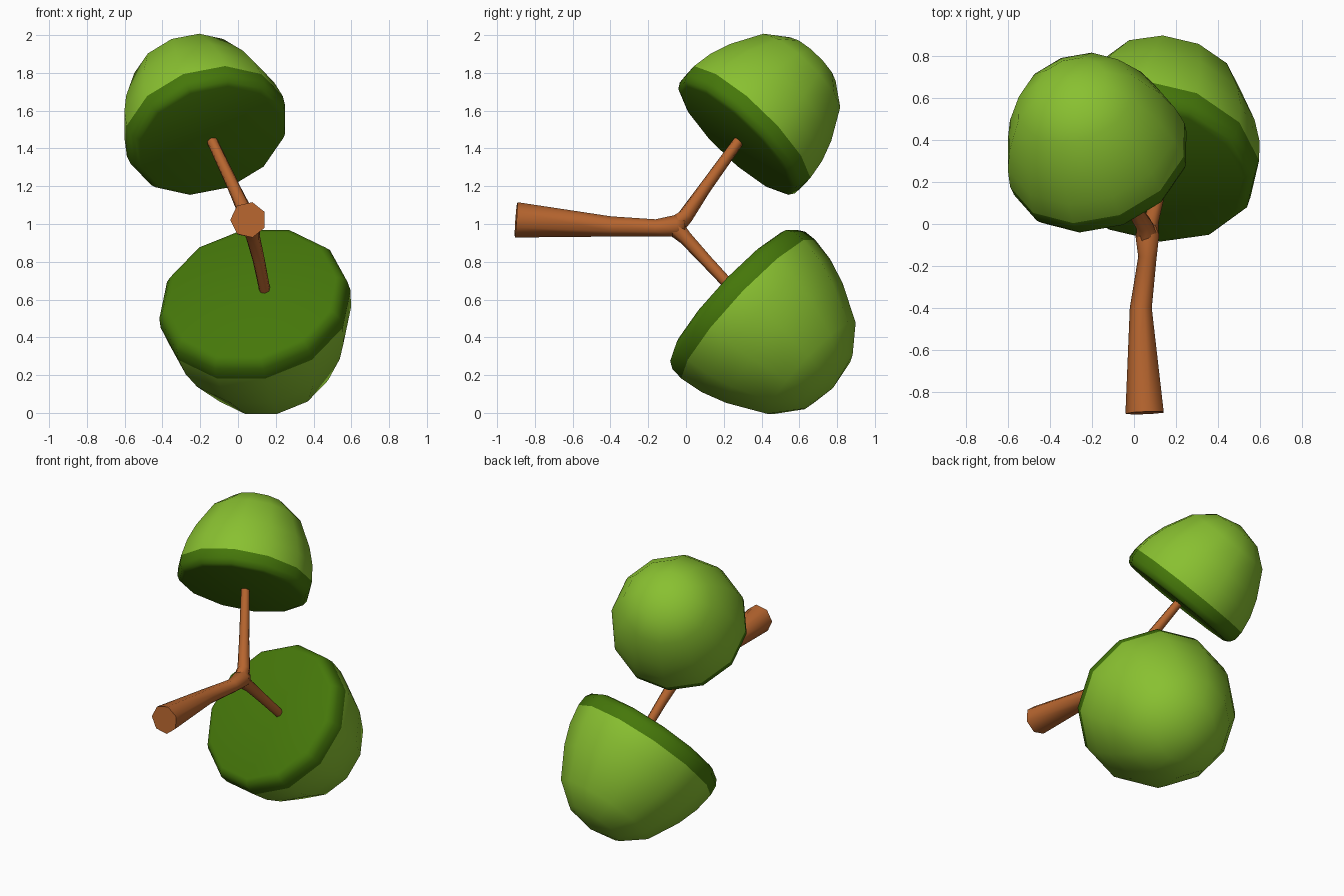
import bpy, bmesh, math
from mathutils import Vector

if "Cube" in bpy.data.objects:
    bpy.data.objects.remove(bpy.data.objects["Cube"])


def material(name, rgb):
    m = bpy.data.materials.new(name)
    m.diffuse_color = (*rgb, 1)
    m.use_nodes = True
    m.node_tree.nodes["Principled BSDF"].inputs["Base Color"].default_value = m.diffuse_color
    return m


LIGHT = material("leaf_green", (0.25, 0.53, 0.03))
DARK = material("dark_leaf_green", (0.06, 0.185, 0.003))
BARK = material("bark_brown", (0.47, 0.13, 0.028))


def finish(name, bm, mats, angle):
    bmesh.ops.recalc_face_normals(bm, faces=bm.faces)
    me = bpy.data.meshes.new(name)
    bm.to_mesh(me)
    bm.free()
    for m in mats:
        me.materials.append(m)
    ob = bpy.data.objects.new(name, me)
    bpy.context.collection.objects.link(ob)
    bpy.ops.object.select_all(action='DESELECT')
    bpy.context.view_layer.objects.active = ob
    ob.select_set(True)
    bpy.ops.object.shade_smooth_by_angle(angle=math.radians(angle))
    return ob


def ring(bm, centre, rot, r, n, phase=0.0):
    return [bm.verts.new(centre + rot @ Vector((r * math.cos(a), r * math.sin(a), 0)))
            for a in (2 * math.pi * (i + phase) / n for i in range(n))]


def bridge(bm, a, b, mat=0):
    n = len(a)
    for i in range(n):
        bm.faces.new((a[i], a[(i + 1) % n], b[(i + 1) % n], b[i])).material_index = mat


def limb(name, path, n):
    """Tapered tube through (x, y, z, radius) stations."""
    bm = bmesh.new()
    pts = [Vector(p[:3]) for p in path]
    rings = []
    for i, p in enumerate(path):
        d = pts[min(i + 1, len(pts) - 1)] - pts[max(i - 1, 0)]
        rings.append(ring(bm, pts[i], d.to_track_quat('Z', 'Y'), p[3], n))
    for a, b in zip(rings, rings[1:]):
        bridge(bm, a, b)
    bm.faces.new(rings[0])
    bm.faces.new(rings[-1])
    return finish(name, bm, [BARK], 80)


# Half-egg crown profile: (radius, height); the flat face and rim are dark
CROWN = [(0.455, 0.0), (0.485, 0.012), (0.508, 0.05), (0.513, 0.12), (0.492, 0.25),
         (0.445, 0.385), (0.338, 0.585), (0.2, 0.695)]


def crown(name, centre, axis, scale, phase, n=12):
    bm = bmesh.new()
    c, d = Vector(centre), Vector(axis).normalized()
    rot = d.to_track_quat('Z', 'Y')
    rings = [ring(bm, c + d * h * scale, rot, r * scale, n, phase) for r, h in CROWN]
    for i, (a, b) in enumerate(zip(rings, rings[1:])):
        bridge(bm, a, b, 1 if i < 3 else 0)
    bm.faces.new(rings[0]).material_index = 1
    tip = bm.verts.new(c + d * 0.742 * scale)
    top = rings[-1]
    for i in range(n):
        bm.faces.new((top[i], top[(i + 1) % n], tip))
    return finish(name, bm, [LIGHT, DARK], 60)


# Trunk lying towards the front, and its two branches
limb("trunk", [(0.055, -0.9, 1.022, 0.096), (0.035, -0.4, 0.987, 0.055),
               (0.066, -0.16, 0.98, 0.046), (0.066, -0.05, 0.99, 0.06),
               (0.066, -0.005, 0.99, 0.04)], 7)
limb("upper_branch", [(0.064, -0.06, 0.99, 0.055), (0.048, -0.002, 1.042, 0.042),
                      (-0.02, 0.10, 1.19, 0.034), (-0.137, 0.28, 1.44, 0.029)], 7)
limb("lower_branch", [(0.068, -0.06, 0.985, 0.052), (0.08, 0.0, 0.925, 0.038),
                      (0.11, 0.11, 0.805, 0.033), (0.143, 0.262, 0.642, 0.03)], 7)

# Two leafy crowns
crown("upper_crown", (-0.15, 0.262, 1.447), (-0.25, 0.67, 0.695), 0.862, 0.0)
crown("lower_crown", (0.073, 0.243, 0.63), (0.17, 0.72, -0.672), 1.0, 0.5)
